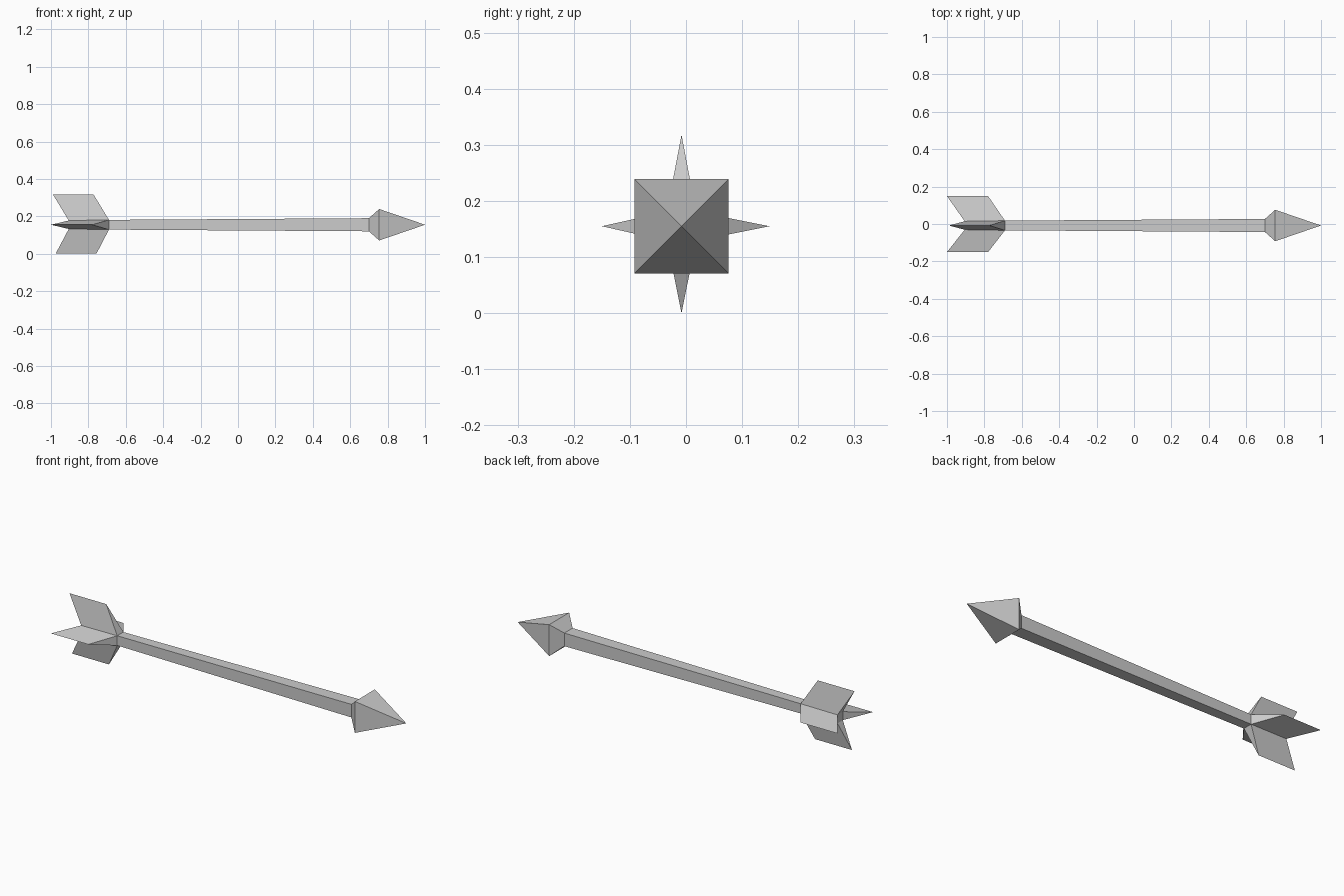
import bpy
import bmesh
from mathutils import Matrix, Vector

cube = bpy.data.objects.get("Cube")
if cube:
    bpy.data.objects.remove(cube, do_unlink=True)

# Single plain grey
grey = bpy.data.materials.new("plain grey")
grey.use_nodes = True
colour = (0.6, 0.6, 0.6, 1)
grey.diffuse_color = colour
grey.node_tree.nodes["Principled BSDF"].inputs["Base Color"].default_value = colour

AXIS = Vector((0, -0.008, 0.155))


def finish(name, bm):
    bmesh.ops.recalc_face_normals(bm, faces=bm.faces)
    mesh = bpy.data.meshes.new(name)
    bm.to_mesh(mesh)
    bm.free()
    mesh.materials.append(grey)
    obj = bpy.data.objects.new(name, mesh)
    obj.location = AXIS
    bpy.context.collection.objects.link(obj)


def square_loft(name, stations):
    """Loft square sections along x; a zero half-width closes to a point."""
    bm = bmesh.new()
    previous = None
    for x, h in stations:
        corners = [(-h, -h), (h, -h), (h, h), (-h, h)] if h else [(0, 0)]
        ring = [bm.verts.new((x, y, z)) for y, z in corners]
        if previous is None:
            bm.faces.new(ring)
        else:
            for i in range(4):
                j = (i + 1) % 4
                side = [previous[i], previous[j]]
                side += [ring[j], ring[i]] if h else ring
                bm.faces.new(side)
        previous = ring
    if len(previous) == 4:
        bm.faces.new(previous)
    finish(name, bm)


def fin(name, quarter_turns, height, back, front):
    """Swept wedge from the shaft's full width to a sharp outer edge."""
    bm = bmesh.new()
    root = [(-0.905, 0.0225), (-0.69, 0.026)]
    a, b = [bm.verts.new((x, -h, h)) for x, h in root]
    d, c = [bm.verts.new((x, h, h)) for x, h in root]
    e, f = [bm.verts.new((x, 0, height)) for x in (back, front)]
    for face in ((a, b, f, e), (c, d, e, f), (b, c, f), (d, a, e), (a, d, c, b)):
        bm.faces.new(face)
    turn = Matrix.Rotation(quarter_turns * 1.5707963, 3, "X")
    bmesh.ops.transform(bm, matrix=turn.to_4x4(), verts=bm.verts)
    finish(name, bm)


# Tapered shaft and pyramid head
square_loft("shaft", [(-0.905, 0.0225), (-0.69, 0.026), (0.7, 0.035)])
square_loft("arrow_head", [(0.7, 0.035), (0.755, 0.084), (1, 0)])

# Four tail fins, turned around the shaft
fin("top_fin", 0, 0.163, -0.99, -0.773)
fin("front_fin", 1, 0.142, -1, -0.78)
fin("bottom_fin", 2, 0.155, -0.975, -0.757)
fin("back_fin", 3, 0.157, -1, -0.78)
